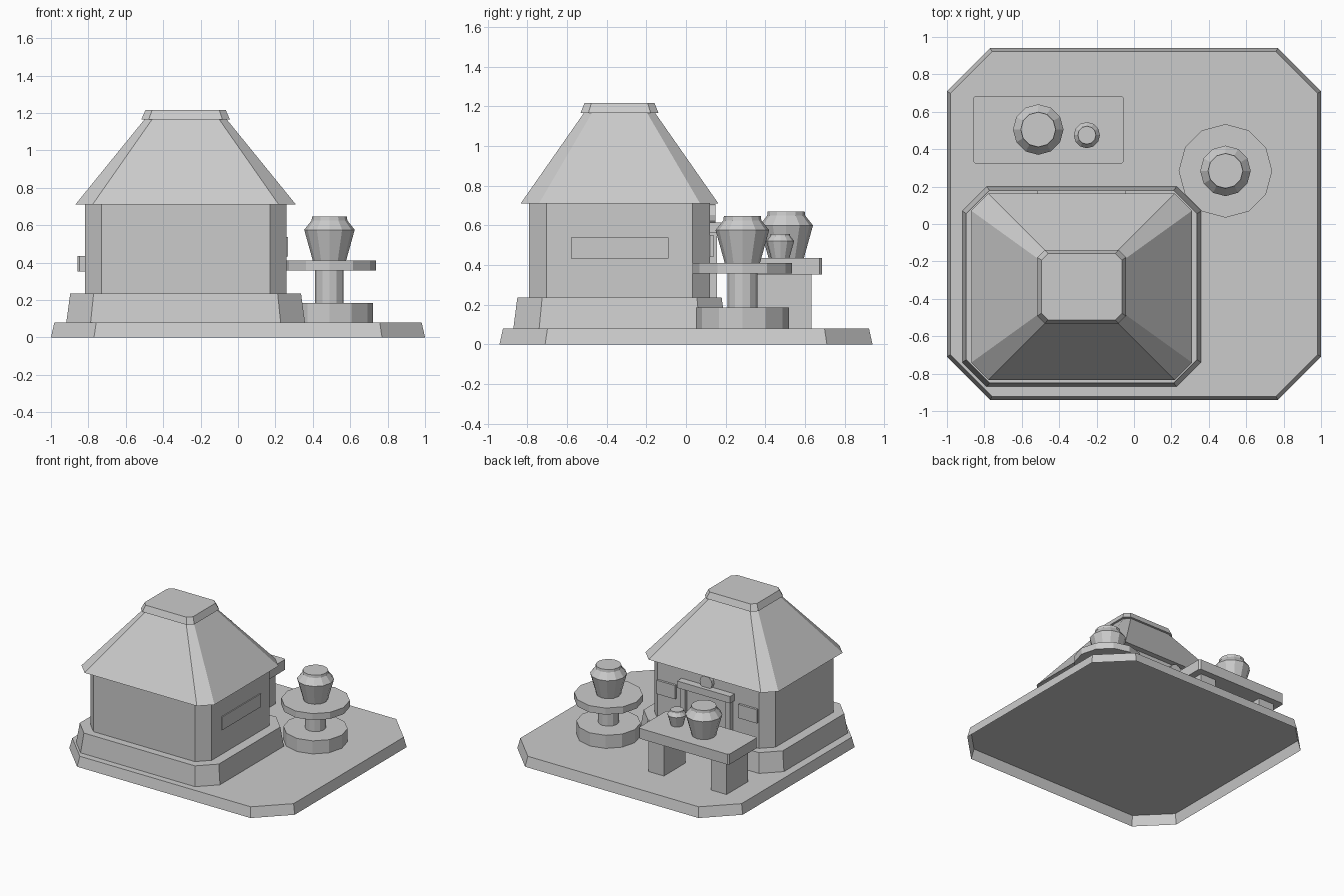
import bpy, bmesh
from math import cos, sin, pi

cube = bpy.data.objects.get("Cube")
if cube:
    bpy.data.objects.remove(cube)

stone = bpy.data.materials.new("plain_grey")
stone.use_nodes = True
GREY = (0.6, 0.6, 0.6, 1)
stone.diffuse_color = GREY
stone.node_tree.nodes["Principled BSDF"].inputs["Base Color"].default_value = GREY


def loft(name, rings, bottom=True):
    """Shell through a stack of rings, capped on top and optionally below."""
    bm = bmesh.new()
    loops = [[bm.verts.new(p) for p in ring] for ring in rings]
    n = len(loops[0])
    for a, b in zip(loops, loops[1:]):
        for i in range(n):
            j = (i + 1) % n
            bm.faces.new((a[i], a[j], b[j], b[i]))
    if bottom:
        bm.faces.new(loops[0][::-1])
    bm.faces.new(loops[-1])
    bmesh.ops.recalc_face_normals(bm, faces=bm.faces)
    mesh = bpy.data.meshes.new(name)
    bm.to_mesh(mesh)
    bm.free()
    mesh.materials.append(stone)
    obj = bpy.data.objects.new(name, mesh)
    bpy.context.collection.objects.link(obj)


def octagon(cx, cy, hx, hy, cut, z):
    """Rectangle with clipped corners."""
    pts = [(hx, -hy + cut), (hx, hy - cut), (hx - cut, hy), (-hx + cut, hy),
           (-hx, hy - cut), (-hx, -hy + cut), (-hx + cut, -hy), (hx - cut, -hy)]
    return [(cx + x, cy + y, z) for x, y in pts]


def box(name, x, y, z, bottom=True):
    ring = [(x[0], y[0]), (x[1], y[0]), (x[1], y[1]), (x[0], y[1])]
    loft(name, [[(px, py, h) for px, py in ring] for h in z], bottom)


def turned(name, cx, cy, profile, bottom=True, sides=12):
    """Faceted round part from (radius, height) pairs."""
    loft(name, [[(cx + r * cos(2 * pi * i / sides),
                  cy + r * sin(2 * pi * i / sides), z)
                 for i in range(sides)] for r, z in profile], bottom)


def pot(name, cx, cy, z, r, h):
    shape = [(0.66, 0), (1, 0.70), (0.71, 0.91), (0.69, 1)]
    turned(name, cx, cy, [(r * a, z + h * b) for a, b in shape], False)


# Ground slab, a hollow shell open underneath
loft("ground_slab", [octagon(0, 0, 1, 0.94, 0.23, 0),
                     octagon(0, 0, 0.982, 0.922, 0.224, 0.08)], False)

# House body, all stacked around one centre
HX, HY = -0.28, -0.335


def tier(name, *levels, bottom=False):
    loft(name, [octagon(HX, HY, *level) for level in levels], bottom)


tier("plinth", (0.638, 0.535, 0.13, 0.08), (0.617, 0.515, 0.125, 0.235))
tier("walls", (0.538, 0.455, 0.088, 0.235), (0.538, 0.455, 0.088, 0.715))
tier("roof", (0.59, 0.498, 0.092, 0.71), (0.218, 0.178, 0.04, 1.168), bottom=True)
tier("roof_cap", (0.237, 0.197, 0.04, 1.165), (0.215, 0.177, 0.035, 1.215), bottom=True)

# Doorway on the back wall
WALL = HY + 0.453
box("door_panel", (HX - 0.18, HX + 0.18), (WALL, WALL + 0.012), (0.235, 0.56))
box("door_lintel", (HX - 0.235, HX + 0.235), (WALL, 0.178), (0.56, 0.615))
for side, label in ((1, "left"), (-1, "right")):
    post = sorted((HX + side * 0.18, HX + side * 0.22))
    box("door_post_" + label, post, (WALL, 0.155), (0.235, 0.56))
    plate = sorted((HX + side * 0.28, HX + side * 0.445))
    box("window_" + label, plate, (WALL, WALL + 0.02), (0.44, 0.55))

# Round plaque over the door
plaque = [[(HX + 0.055 * cos(pi * i / 6), y, 0.652 + 0.055 * sin(pi * i / 6))
           for i in range(12)] for y in (WALL, 0.148)]
loft("door_plaque", plaque)

# Long panel on the side wall
box("side_panel", (0.25, 0.266), (-0.58, -0.088), (0.432, 0.538))

# Bench with slightly clipped corners and two block legs
BX = -0.457
loft("bench_top", [octagon(BX, 0.503, 0.402, 0.182, 0.012, z) for z in (0.352, 0.435)])
for side, label in ((1, "left"), (-1, "right")):
    mid = BX + side * 0.278
    box("bench_leg_" + label, (mid - 0.068, mid + 0.068), (0.36, 0.633), (0.08, 0.352), False)
pot("large_bench_pot", -0.512, 0.505, 0.435, 0.135, 0.235)
pot("small_bench_pot", -0.252, 0.475, 0.435, 0.07, 0.122)

# Round pedestal table
TX, TY = 0.489, 0.284
turned("table_base", TX, TY, [(0.234, 0.08), (0.234, 0.185)], False)
turned("table_post", TX, TY, [(0.076, 0.185), (0.076, 0.358)], False)
turned("table_top", TX, TY, [(0.25, 0.358), (0.25, 0.411)])
pot("table_pot", TX, TY, 0.411, 0.135, 0.235)
